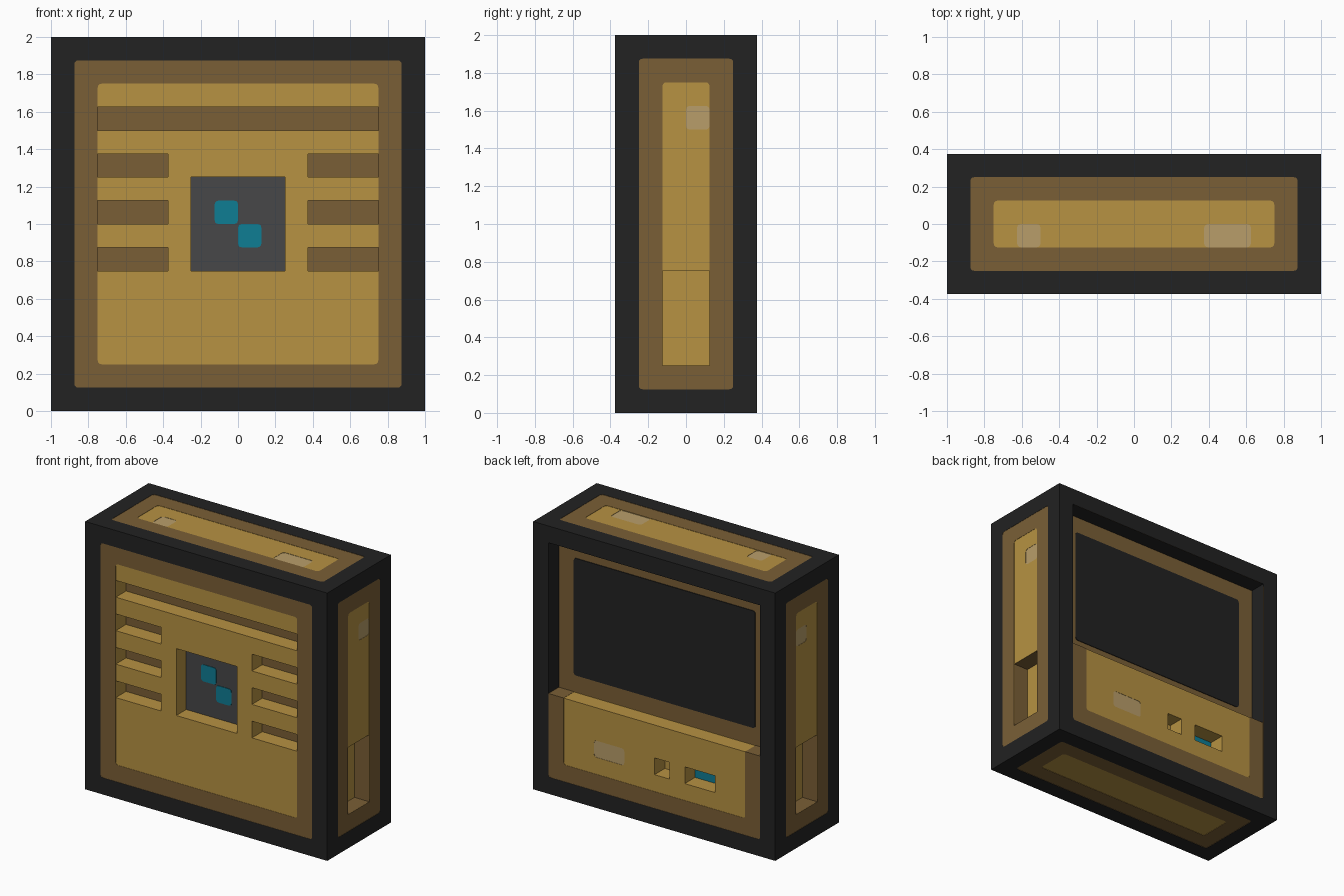
import bpy, bmesh, math

if "Cube" in bpy.data.objects:
    bpy.data.objects.remove(bpy.data.objects["Cube"], do_unlink=True)


def linear(c):
    c /= 255
    return c / 12.92 if c <= 0.04045 else ((c + 0.055) / 1.055) ** 2.4


PALETTE = [("black_frame", (34, 34, 34)), ("brown_trim", (122, 95, 54)),
           ("gold_panel", (183, 146, 66)), ("pale_highlight", (185, 158, 106)),
           ("grey_core", (71, 71, 72)), ("teal_light", (15, 125, 148))]
BLACK, BROWN, GOLD, PALE, GREY, TEAL = range(6)
mats = []
for mat_name, rgb in PALETTE:
    m = bpy.data.materials.new(mat_name)
    m.use_nodes = True
    col = [linear(c) for c in rgb] + [1.0]
    m.diffuse_color = col
    bsdf = next(n for n in m.node_tree.nodes if n.type == 'BSDF_PRINCIPLED')
    bsdf.inputs["Base Color"].default_value = col
    bsdf.inputs["Roughness"].default_value = 0.8
    mats.append(m)


def outline(rect, r):
    """Rectangle u0, u1, v0, v1 with optional rounded corners."""
    u0, u1, v0, v1 = rect
    if r == 0:
        return [(u0, v0), (u1, v0), (u1, v1), (u0, v1)]
    pts = []
    corners = [(u0 + r, v0 + r), (u1 - r, v0 + r), (u1 - r, v1 - r), (u0 + r, v1 - r)]
    for i, (cu, cv) in enumerate(corners):
        for k in range(4):
            a = math.pi * (1 + i / 2 + k / 6)
            pts.append((cu + r * math.cos(a), cv + r * math.sin(a)))
    return pts


def prism(name, axis, rect, w0, w1, wall, end, r=0.0):
    """Extrude a rectangle along an axis; the cap at w0 gets the end colour."""
    bm = bmesh.new()
    rings = []
    for w in (w0, w1):
        ring = []
        for u, v in outline(rect, r):
            co = [u, v]
            co.insert(axis, w)
            ring.append(bm.verts.new(co))
        rings.append(ring)
    bm.faces.new(rings[0]).material_index = end
    bm.faces.new(rings[1]).material_index = wall
    n = len(rings[0])
    for i in range(n):
        j = (i + 1) % n
        f = bm.faces.new((rings[0][i], rings[0][j], rings[1][j], rings[1][i]))
        f.material_index = wall
    bmesh.ops.recalc_face_normals(bm, faces=bm.faces)
    me = bpy.data.meshes.new(name)
    bm.to_mesh(me)
    bm.free()
    for m in mats:
        me.materials.append(m)
    ob = bpy.data.objects.new(name, me)
    bpy.context.scene.collection.objects.link(ob)
    return ob


# Main block
case = prism("case", 2, (-1, 1, -0.375, 0.375), 0, 2, BLACK, BLACK)


def cut(axis, sign, surface, rect, depth, wall, end, r=0.0):
    """Sink a pocket into the case; the pocket keeps the cutter's colours."""
    tool = prism("cutter", axis, rect, surface - sign * depth,
                 surface + sign * 0.05, wall, end, r)
    tool.hide_render = True
    mod = case.modifiers.new("pocket", 'BOOLEAN')
    mod.operation = 'DIFFERENCE'
    mod.solver = 'EXACT'
    mod.object = tool
    bpy.context.view_layer.objects.active = case
    bpy.ops.object.modifier_apply(modifier=mod.name)
    me = tool.data
    bpy.data.objects.remove(tool, do_unlink=True)
    bpy.data.meshes.remove(me)


def inlay(axis, sign, surface, rect, depth, color, r=0.02):
    cut(axis, sign, surface, rect, depth, color, color, r)


# Brown border and gold panel on all six sides
LOW, HIGH = (-1, -0.375, 0), (1, 0.375, 2)
for axis in range(3):
    a, b = [i for i in range(3) if i != axis]
    for sign in (-1, 1):
        surface = HIGH[axis] if sign > 0 else LOW[axis]
        for margin, depth, color in ((0.125, 0.002, BROWN), (0.25, 0.004, GOLD)):
            rect = (LOW[a] + margin, HIGH[a] - margin, LOW[b] + margin, HIGH[b] - margin)
            inlay(axis, sign, surface, rect, depth, color)

# Pale highlights on the top, sides and back
inlay(2, 1, 2, (-0.625, -0.5, -0.125, 0), 0.006, PALE)
inlay(2, 1, 2, (0.375, 0.625, -0.125, 0), 0.006, PALE)
for s in (-1, 1):
    inlay(0, s, s, (0, 0.125, 1.5, 1.625), 0.006, PALE)
inlay(1, 1, 0.375, (0.25, 0.5, 0.375, 0.5), 0.006, PALE)

# Front vents: one wide slot and three short pairs
cut(1, -1, -0.375, (-0.75, 0.75, 1.5, 1.625), 0.125, GOLD, BROWN)
for z in (0.75, 1.0, 1.25):
    for x in (-0.75, 0.375):
        cut(1, -1, -0.375, (x, x + 0.375, z, z + 0.125), 0.125, GOLD, BROWN)

# Front core recess
cut(1, -1, -0.375, (-0.25, 0.25, 0.75, 1.25), 0.125, GOLD, GREY)

# Side grips
for s in (-1, 1):
    cut(0, s, s, (-0.125, 0.125, 0.25, 0.75), 0.125, BROWN, GOLD)

# Back screen recess with its ledge
cut(1, 1, 0.375, (-0.875, 0.875, 0.75, 1.875), 0.125, BLACK, BROWN)
inlay(2, 1, 0.75, (-0.875, 0.875, 0.25, 0.4), 0.002, BROWN, 0)
inlay(2, 1, 0.75, (-0.75, 0.75, 0.25, 0.4), 0.004, GOLD, 0)

# Back ports
cut(1, 1, 0.375, (-0.125, 0, 0.375, 0.5), 0.125, GOLD, GOLD)
cut(1, 1, 0.375, (-0.5, -0.25, 0.375, 0.5), 0.125, GOLD, TEAL)

# Thin plates set into the recesses
prism("screen", 1, (-0.75, 0.75, 0.875, 1.75), 0.249, 0.255, BLACK, BLACK, 0.02)
prism("core_plate", 1, (-0.25, 0.25, 0.75, 1.25), -0.249, -0.254, GREY, GREY)
prism("core_light_upper", 1, (-0.125, 0, 1.0, 1.125), -0.253, -0.258, TEAL, TEAL, 0.02)
prism("core_light_lower", 1, (0, 0.125, 0.875, 1.0), -0.253, -0.258, TEAL, TEAL, 0.02)
